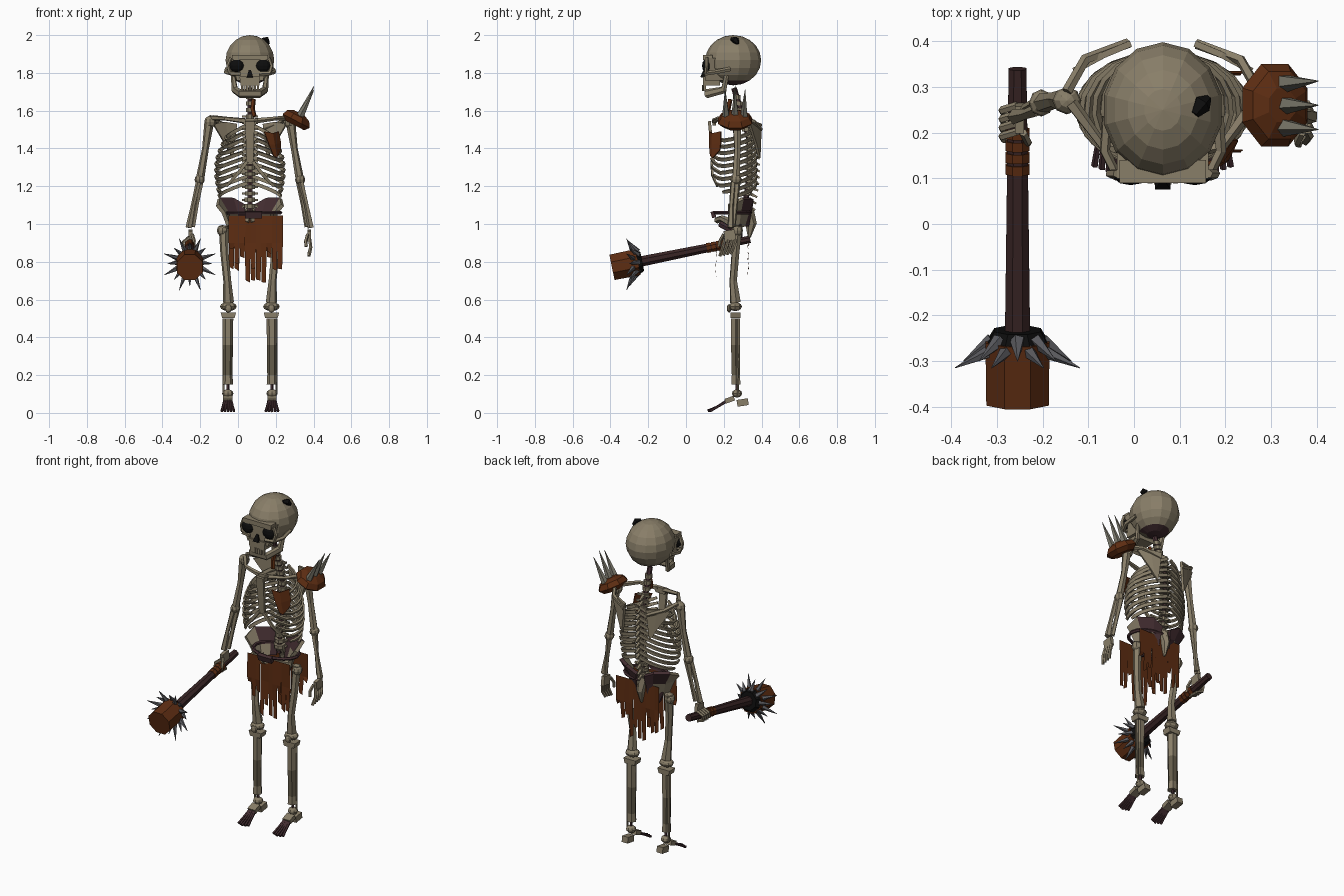
import bpy, bmesh, math, random
from mathutils import Vector, Matrix

random.seed(4)
if "Cube" in bpy.data.objects:
    bpy.data.objects.remove(bpy.data.objects["Cube"], do_unlink=True)
CENTRE = Vector((0.063, 0, 0))


def material(name, *rgb):
    m = bpy.data.materials.new(name)
    m.use_nodes = True
    m.diffuse_color = (*rgb, 1)
    m.node_tree.nodes["Principled BSDF"].inputs["Base Color"].default_value = (*rgb, 1)
    return m


bone = material("bone", .25, .21, .14)
old_bone = material("old bone", .13, .11, .07)
horn = material("grey horn", .2, .19, .15)
leather = material("brown leather", .11, .026, .006)
wood = material("dark wood", .04, .018, .018)
sinew = material("purple sinew", .055, .026, .03)
iron = material("iron", .1, .1, .11)
black = material("black", .004, .004, .004)


def finish(name, bm, *mats):
    bmesh.ops.recalc_face_normals(bm, faces=bm.faces)
    mesh = bpy.data.meshes.new(name)
    bm.to_mesh(mesh)
    bm.free()
    ob = bpy.data.objects.new(name, mesh)
    ob.location = CENTRE
    for m in mats:
        mesh.materials.append(m)
    bpy.context.collection.objects.link(ob)
    return ob


def tube(name, points, radius, mat, sides=6, flat=1, bands=None, second=None):
    """Loft a ring along a path; bands lists segments in the second colour."""
    pts = [Vector(p) for p in points]
    radii = radius if isinstance(radius, (list, tuple)) else [radius] * len(pts)
    bm = bmesh.new()
    rings, last, turn = [], None, None
    for i, p in enumerate(pts):
        t = (pts[min(i + 1, len(pts) - 1)] - pts[max(i - 1, 0)]).normalized()
        turn = t.to_track_quat('Z', 'Y') if last is None else last.rotation_difference(t) @ turn
        last = t
        ring = []
        for k in range(sides):
            a = math.tau * (k + .5) / sides
            ring.append(bm.verts.new(p + turn @ Vector((math.cos(a) * flat, math.sin(a), 0)) * radii[i]))
        rings.append(ring)
    for i in range(len(rings) - 1):
        for k in range(sides):
            n = (k + 1) % sides
            f = bm.faces.new((rings[i][k], rings[i][n], rings[i + 1][n], rings[i + 1][k]))
            f.material_index = int(bool(bands) and i in bands)
    bm.faces.new(rings[0])
    bm.faces.new(rings[-1])
    return finish(name, bm, mat, second or mat)


def ball(name, loc, size, mat, seg=8, rings=6):
    bm = bmesh.new()
    bmesh.ops.create_uvsphere(bm, u_segments=seg, v_segments=rings, radius=1,
                              matrix=Matrix.LocRotScale(Vector(loc), None, Vector(size)))
    return finish(name, bm, mat)


def box(name, loc, size, mat, tilt=0, taper=1):
    bm = bmesh.new()
    bmesh.ops.create_cube(bm, size=1)
    for v in bm.verts:
        if v.co.z < 0:
            v.co.x *= taper
    turn = Matrix.Rotation(tilt, 3, 'X').to_quaternion()
    bm.transform(Matrix.LocRotScale(Vector(loc), turn, Vector(size)))
    return finish(name, bm, mat)


def sheet(name, rows, mat, thick=0, inner=None):
    """Grid of points made into faces, thickened when asked."""
    bm = bmesh.new()
    grid = [[bm.verts.new(p) for p in row] for row in rows]
    for a, b in zip(grid, grid[1:]):
        for i in range(len(a) - 1):
            bm.faces.new((a[i], a[i + 1], b[i + 1], b[i]))
    ob = finish(name, bm, mat, inner or mat)
    if thick:
        mod = ob.modifiers.new("thickness", 'SOLIDIFY')
        mod.thickness, mod.offset = thick, 0
    return ob


# Skull
cranium = ball("cranium", (0, .25, 1.867), (.132, .148, .133), bone, 14, 10)
cranium.data.materials.append(sinew)
for f in cranium.data.polygons:
    if f.normal.z < -.75 and f.center.y > .2:
        f.material_index = 1
box("face", (0, .165, 1.82), (.2, .13, .12), bone, 0, .7)
box("upper_jaw", (0, .135, 1.757), (.11, .09, .05), bone, 0, .9)
box("brow", (0, .115, 1.882), (.19, .05, .028), bone)
tube("nose_hole", [(0, .098, 1.815), (0, .092, 1.775)], [.008, .024], black, 4)
tube("skull_crack", [(.07, .24, 1.978), (.085, .262, 1.972), (.1, .275, 1.955)], [.01, .022, .008], black, 5)
tube("lower_jaw", [(s * x, y, z) for s, x, y, z in (
    (-1, .09, .215, 1.79), (-1, .08, .2, 1.71), (-1, .05, .11, 1.69), (1, .05, .11, 1.69),
    (1, .08, .2, 1.71), (1, .09, .215, 1.79))], [.014, .022, .024, .024, .022, .014], bone, 6, .7)
for i in range(7):
    x = (i - 3) * .014
    for z in (1.727, 1.711):
        box("tooth", (x, .093 + x * x * 4, z), (.011, .014, .016), bone)

# Spine
def spine_y(z):
    return .335 - max(0, z - 1.45) * .3 - max(0, 1.25 - z) * .15


tube("spine_cord", [(0, spine_y(z), z) for z in (1.02, 1.25, 1.45, 1.72)], .015, sinew)
for i in range(19):
    z = 1.06 + i * .034
    y, r = spine_y(z), .031 - i * .0005
    tube("vertebra", [(0, y, z - .011), (0, y, z + .011)], r, bone, 8)
    if i < 16:
        tube("spine_process", [(0, y + .015, z), (0, y + .055, z - .02)], [.013, .007], bone, 4)
        tube("cross_process", [(-.042, y + .015, z), (.042, y + .015, z)], .008, bone, 4)
tube("sacrum", [(0, .315, 1.07), (0, .345, 1.0), (0, .335, .93)], [.045, .03, .008], bone, 6, .7)

# Breastbone and neck strap
box("breastbone", (0, .135, 1.43), (.05, .016, .23), bone, .1, .7)
box("breastbone_top", (0, .15, 1.54), (.085, .02, .035), bone, 0, .7)
tube("neck_strap", [(.02, .235, 1.66), (.015, .225, 1.61), (.025, .21, 1.57)], .012, leather, 4)

# Ribs: full arcs above, shorter floating arcs below
for s in (-1, 1):
    for i in range(10):
        start = 1.525 - i * .034
        wide = .105 + .065 * math.sin(min(1, (i + .5) / 5) * math.pi / 2) - max(0, i - 6) * .006
        reach = (.93, .95, .95, .95, .95, .9, .84, .78, .66, .5)[i]
        path = []
        for k in range(10):
            t = k / 9 * reach
            a = t * math.pi
            drop = .085 * math.sin(min(t / .75, 1) * math.pi / 2) - max(0, t - .7) * .16
            path.append((s * (.012 + wide * math.sin(a)), .252 + .12 * math.cos(a), start - drop))
        tube("rib", path, [.013] * 9 + [.01], bone, 4, .6)
    # Cartilage sloping away from the breastbone
    tube("rib_cartilage", [(s * .015, .135, 1.33), (s * .07, .14, 1.26), (s * .125, .165, 1.2)],
         [.012, .012, .008], bone, 4, .7)

for s in (-1, 1):
    # Face sides
    ball("eye_socket", (s * .07, .107, 1.838), (.04, .022, .036), black, 10, 6)
    tube("cheekbone", [(s * .05, .1, 1.795), (s * .1, .105, 1.797), (s * .127, .16, 1.805),
                       (s * .122, .235, 1.82)], .012, bone, 5)
    tube("eye_rim", [(s * .105, .105, 1.8), (s * .116, .11, 1.838), (s * .1, .11, 1.88)], .01, bone, 5)

    # Shoulder girdle
    tube("collarbone", [(s * .02, .15, 1.545), (s * .13, .17, 1.558), (s * .2, .265, 1.562)],
         [.015, .011, .015], bone, 5)
    sheet("shoulder_blade", [[(s * .195, .335, 1.53), (s * .13, .37, 1.54), (s * .07, .395, 1.53)],
                             [(s * .13, .37, 1.42), (s * .11, .38, 1.38), (s * .09, .388, 1.35)]], bone, .014)
    tube("blade_ridge", [(s * .075, .395, 1.5), (s * .17, .36, 1.54), (s * .21, .29, 1.567)], .012, bone, 5)

    # Arm
    ball("shoulder_joint", (s * .21, .27, 1.54), (.032, .03, .032), bone)
    tube("upper_arm", [(s * .215, .27, 1.54), (s * .235, .272, 1.4), (s * .262, .265, 1.25)],
         [.026, .018, .022], bone, 6)
    ball("elbow", (s * .266, .265, 1.235), (.027, .03, .027), bone)
    tube("outer_forearm", [(s * .272, .25, 1.22), (s * .3, .24, 1.1), (s * .323, .235, .98)],
         [.015, .012, .018], bone, 5)
    tube("inner_forearm", [(s * .26, .272, 1.235), (s * .282, .262, 1.1), (s * .302, .25, .985)],
         [.019, .012, .013], bone, 5)
    box("palm", (s * .314, .232, .94), (.02, .06, .055), bone, .15)
    for k in range(4):
        y = .202 + k * .019
        if s > 0:
            path = [(.316, y + .004, .92), (.322, y - .008, .875), (.312, y - .022, .83 + k * .004)]
        else:
            path = [(-.318, y, .93), (-.352, y - .01, .905), (-.35, y - .015, .875), (-.31, y - .02, .86)]
        tube("finger", path, .009, bone, 5)
    tube("thumb", [(s * .305, .2, .945), (s * .295, .18, .91), (s * .298, .175, .88)], .009, bone, 5)

    # Pelvis
    wing = sheet("hip_wing", [
        [(s * .025, .345, 1.1), (s * .09, .35, 1.135), (s * .165, .3, 1.135), (s * .172, .225, 1.1)],
        [(s * .03, .335, 1.05), (s * .07, .325, 1.06), (s * .12, .285, 1.06), (s * .14, .225, 1.06)],
        [(s * .03, .325, .99), (s * .06, .305, .99), (s * .1, .275, .98), (s * .11, .24, .98)]],
        bone, .02, sinew)
    for f in wing.data.polygons:
        f.material_index = int(f.center.y > .3)
    tube("pubic_arch", [(s * .11, .25, 1), (s * .05, .19, 1.03), (0, .165, 1.02)], [.025, .016, .018], bone, 6)
    tube("seat_bone", [(s * .1, .28, 1), (s * .08, .29, .94), (s * .02, .18, 1)], .016, sinew, 5)

    # Leg
    ball("hip_joint", (s * .145, .272, .965), (.03, .03, .03), bone)
    tube("thigh_bone", [(s * .14, .275, .99), (s * .135, .262, .85), (s * .12, .25, .7), (s * .114, .262, .585)],
         [.026, .022, .021, .03], bone, 6)
    ball("knee", (s * .114, .26, .563), (.044, .036, .024), bone)
    ball("kneecap", (s * .114, .228, .553), (.02, .012, .022), bone)
    box("shin_top", (s * .114, .262, .517), (.082, .055, .03), bone, 0, .8)
    tube("shin_bone", [(s * .116, .262, .5), (s * .117, .262, .36), (s * .117, .264, .2), (s * .117, .264, .15)],
         [.028, .027, .025, .028], bone, 6, 1, [1], old_bone)
    tube("calf_bone", [(s * .14, .272, .5), (s * .14, .275, .1)], .006, bone, 5)

    # Foot
    ball("ankle", (s * .117, .27, .103), (.03, .027, .022), bone)
    tube("ankle_pin", [(s * .117, .27, .16), (s * .117, .27, .09)], .009, sinew, 5)
    box("heel", (s * .117, .3, .055), (.04, .06, .036), bone, .15)
    box("instep", (s * .117, .232, .07), (.05, .05, .026), bone, .35)
    for k in range(5):
        fan = k - 2
        tube("toe", [(s * .117 + fan * .008, .22, .066), (s * .117 + fan * .013, .165, .032),
                     (s * .117 + fan * .016, .115 + abs(fan) * .006, .01)], [.009, .007, .008], sinew, 5)

# Belt and ragged loincloth
ring = [(.022 + .14 * math.cos(k * math.tau / 16), .245 + .095 * math.sin(k * math.tau / 16), 1.06)
        for k in range(17)]
tube("belt", ring, .01, sinew, 5)
box("belt_clasp", (.02, .145, 1.05), (.09, .022, .035), sinew, .3)
for side, y in (("front", .16), ("back", .33)):
    ends = [.87, .79, .82, .69, .76, .7, .69, .84, .75, .76]
    if side == "back":
        ends.reverse()
    for k, low in enumerate(ends):
        x = -.112 + k * .0285
        wave = random.uniform(-.006, .006)
        sheet("loincloth_" + side, [
            [(x, y, 1.045), (x + .031, y, 1.045)],
            [(x, y + wave, .9), (x + .03, y + wave, .9)],
            [(x + .003, y - wave, low + random.uniform(0, .02)), (x + .026, y - wave, low)]], leather)

# Leather scrap on the chest
sheet("chest_scrap", [[(.075, .125, 1.49), (.12, .14, 1.48), (.15, .185, 1.49)],
                      [(.1, .125, 1.42), (.13, .138, 1.42), (.162, .185, 1.43)],
                      [(.125, .13, 1.36), (.142, .142, 1.35), (.16, .18, 1.39)]], leather, .008)

# Spiked shoulder pad, tilted outward
up = Vector((.4, 0, .9)).normalized()
middle = Vector((.247, .26, 1.55))
pad = tube("shoulder_pad", [middle + up * h for h in (-.03, -.005, .025, .042)],
           [.07, .098, .08, .04], leather, 8)
for v in pad.data.vertices:
    v.co.x = middle.x + (v.co.x - middle.x) * .86
for k in (-1, 0, 1):
    tube("pad_spike", [(.265, .26 + k * .048, 1.57), (.34, .26 + k * .053, 1.732 - abs(k) * .02)],
         [.021, .001], horn, 5)

# Spiked club along a sloping axis
def axis(y):
    return Vector((-.318, y, .918 - (.335 - y) * .203))


tube("club_handle", [axis(.34), axis(.1), axis(-.26)], [.021, .025, .03], wood, 8)
for k in range(4):
    y = .11 + k * .026
    tube("grip_wrap", [axis(y), axis(y + .02)], .028, leather, 8)
tube("club_collar", [axis(-.232), axis(-.262)], [.055, .074], black, 8)
tube("club_head", [axis(-.255), axis(-.392)], [.076, .074], leather, 8)
for k in range(16):
    a = k * math.tau / 16
    out = Vector((math.cos(a), 0, math.sin(a)))
    long = k % 2
    tube("club_spike", [axis(-.255 - .02 * long) + out * .055, axis(-.3 - .015 * long) + out * (.118 + .03 * long)],
         [.017, .001], iron, 5)
